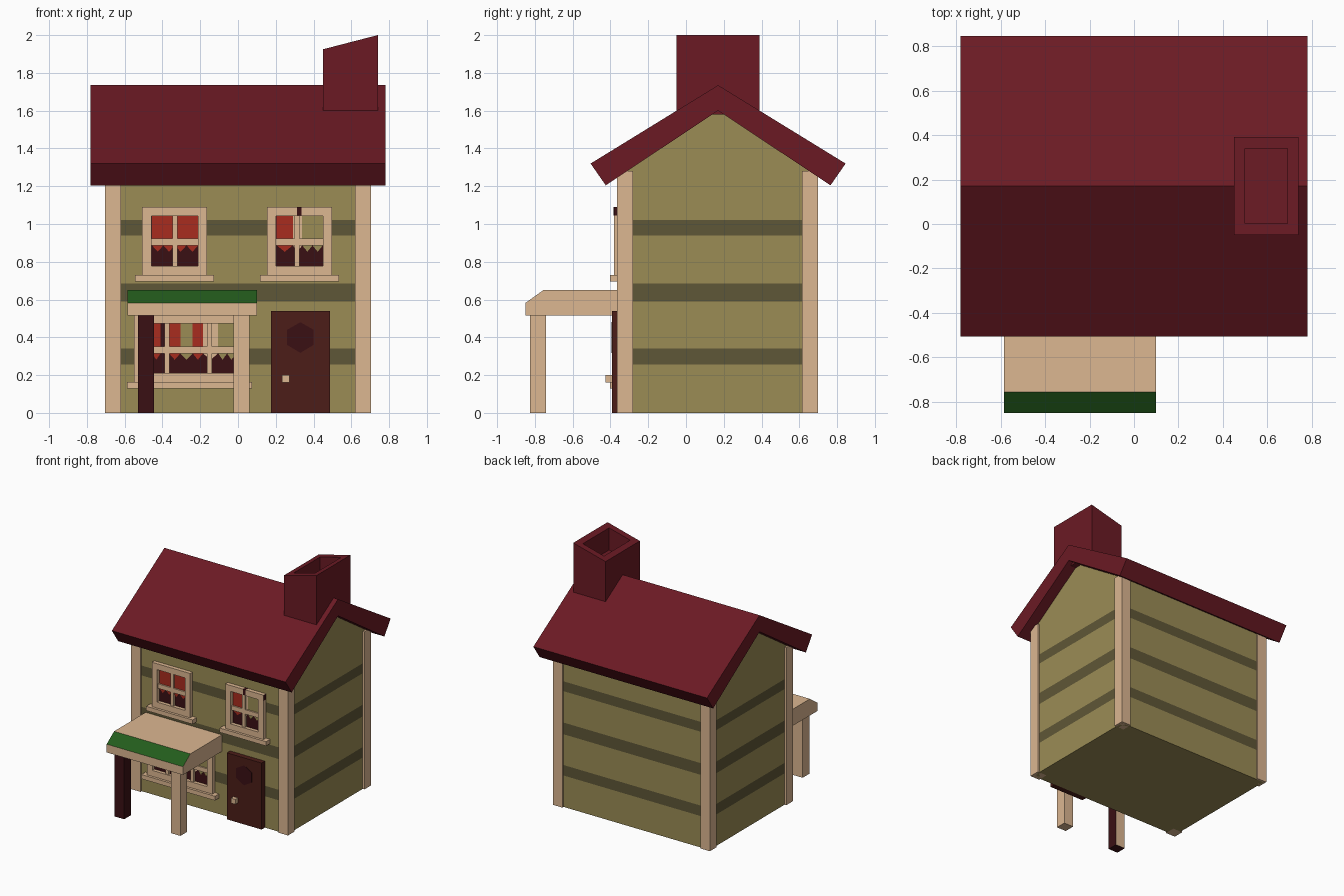
import bpy, bmesh
from mathutils import Vector

if "Cube" in bpy.data.objects:
    bpy.data.objects.remove(bpy.data.objects["Cube"])


def material(name, hexcode):
    rgb = [int(hexcode[i:i + 2], 16) / 255 for i in (0, 2, 4)]
    lin = [c / 12.92 if c < 0.04045 else ((c + 0.055) / 1.055) ** 2.4 for c in rgb]
    m = bpy.data.materials.new(name)
    m.diffuse_color = (*lin, 1)
    m.use_nodes = True
    m.node_tree.nodes["Principled BSDF"].inputs["Base Color"].default_value = m.diffuse_color
    return m


OLIVE = material("olive", "9b8c55")
STRIPE = material("stripe", "5f5737")
BEIGE = material("beige", "dcb791")
ROOF = material("roof_red", "6b1a24")
DARK = material("dark_brown", "3a1014")
DOOR = material("door_brown", "4c1d18")
RED = material("curtain_red", "a82c1e")
GREEN = material("green", "235c1c")


def finish(name, bm, *mats):
    bmesh.ops.recalc_face_normals(bm, faces=bm.faces)
    me = bpy.data.meshes.new(name)
    bm.to_mesh(me)
    bm.free()
    for m in mats:
        me.materials.append(m)
    ob = bpy.data.objects.new(name, me)
    bpy.context.collection.objects.link(ob)
    return ob


def prism_bm(profile, axis, a, b):
    """Profile is (y, z) for axis x, or (x, z) for axis y."""
    bm = bmesh.new()
    ends = []
    for t in (a, b):
        ends.append([bm.verts.new((t, u, v) if axis == "x" else (u, t, v)) for u, v in profile])
        bm.faces.new(ends[-1])
    n = len(profile)
    for i in range(n):
        j = (i + 1) % n
        bm.faces.new((ends[0][i], ends[0][j], ends[1][j], ends[1][i]))
    bmesh.ops.recalc_face_normals(bm, faces=bm.faces)
    return bm


def prism(name, profile, axis, a, b, mat):
    return finish(name, prism_bm(profile, axis, a, b), mat)


def box(name, x0, x1, y0, y1, z0, z1, mat):
    return prism(name, [(x0, z0), (x1, z0), (x1, z1), (x0, z1)], "y", y0, y1, mat)


def paint(ob, mat, *directions):
    """Recolour the faces that look in the given directions."""
    ob.data.materials.append(mat)
    for p in ob.data.polygons:
        if any(p.normal.dot(Vector(d).normalized()) > 0.95 for d in directions):
            p.material_index = len(ob.data.materials) - 1


# Walls with painted bands
bm = prism_bm([(-0.35, 0), (0.685, 0), (0.685, 1.27), (0.17, 1.62), (-0.35, 1.27)], "x", -0.69, 0.69)
bands = [(0.255, 0.34), (0.59, 0.685), (0.94, 1.02)]
for z in sum(bands, ()):
    bmesh.ops.bisect_plane(bm, geom=bm.verts[:] + bm.edges[:] + bm.faces[:],
                           plane_co=(0, 0, z), plane_no=(0, 0, 1))
for f in bm.faces:
    z = f.calc_center_bounds().z
    f.material_index = int(any(lo < z < hi for lo, hi in bands))
finish("walls", bm, OLIVE, STRIPE)

# Corner posts
for side, x in (("left", -0.705), ("right", 0.62)):
    for end, y in (("front", -0.365), ("back", 0.615)):
        box(f"corner_post_{end}_{side}", x, x + 0.085, y, y + 0.085, 0, 1.28, BEIGE)

# Roof
prism("roof", [(-0.505, 1.32), (-0.425, 1.205), (0.17, 1.6), (0.765, 1.205), (0.845, 1.32), (0.17, 1.735)],
      "x", -0.78, 0.78, ROOF)

# Chimney with slanted top and flue
bm = prism_bm([(0.45, 1.58), (0.74, 1.58), (0.74, 2.0), (0.45, 1.925)], "y", -0.05, 0.39)
top = max(bm.faces, key=lambda f: f.normal.z)
bmesh.ops.inset_region(bm, faces=[top], thickness=0.073)
flue = bmesh.ops.extrude_discrete_faces(bm, faces=[top])["faces"][0]
bmesh.ops.translate(bm, verts=flue.verts, vec=(0, 0, -0.18))
finish("chimney", bm, ROOF)

# Porch canopy and posts
canopy = prism("porch_canopy", [(-0.35, 0.515), (-0.85, 0.515), (-0.85, 0.582), (-0.755, 0.65), (-0.35, 0.65)],
               "x", -0.585, 0.10, BEIGE)
paint(canopy, GREEN, (0, -0.068, 0.095))
paint(canopy, DARK, (0, 0, -1))
box("porch_post_right", -0.025, 0.06, -0.825, -0.74, 0, 0.52, BEIGE)
post = box("porch_post_left", -0.53, -0.445, -0.825, -0.74, 0, 0.52, BEIGE)
paint(post, DARK, (0, -1, 0), (1, 0, 0), (0, 0, -1))


def window(name, x0, x1, z0, z1, bars, bar_z, curtains):
    """Frame outline x0..x1, z0..z1; curtains are (x start, x end, material)."""
    f, y = 0.048, -0.382
    for part, xa, xb in (("left", x0, x0 + f), ("right", x1 - f, x1)):
        box(f"{name}_frame_{part}", xa, xb, y, -0.345, z0, z1, BEIGE)
    for part, za, zb in (("bottom", z0, z0 + f), ("top", z1 - f, z1)):
        box(f"{name}_frame_{part}", x0 + f, x1 - f, y, -0.345, za, zb, BEIGE)
    box(f"{name}_sill", x0 - 0.037, x1 + 0.037, -0.402, -0.345, z0 - 0.035, z0, BEIGE)
    box(f"{name}_glass", x0 + f, x1 - f, -0.354, -0.345, z0 + f, z1 - f, DARK)
    for i, x in enumerate(bars):
        box(f"{name}_upright_bar_{i}", x - 0.013, x + 0.013, -0.374, -0.35, z0 + f, z1 - f, BEIGE)
    box(f"{name}_cross_bar", x0 + f, x1 - f, -0.372, -0.35, bar_z - 0.018, bar_z + 0.018, BEIGE)
    # scalloped curtain in coloured strips, then the pointed hem
    top, hem = z1 - f, bar_z - 0.018
    for i, (xa, xb, mat) in enumerate(curtains):
        n = max(1, round((xb - xa) / 0.06))
        w = (xb - xa) / n
        pts = [(xa, top), (xa, hem)]
        for k in range(n):
            pts += [(xa + (k + 0.5) * w, hem - 0.034), (xa + (k + 1) * w, hem)]
        prism(f"{name}_curtain_{i}", pts + [(xb, top)], "y", -0.36, -0.35, mat)


# Windows
window("upper_left_window", -0.507, -0.163, 0.73, 1.09, [-0.333], 0.905,
       [(-0.455, -0.335, RED), (-0.335, -0.21, RED)])
window("upper_right_window", 0.153, 0.497, 0.73, 1.09, [0.312], 0.905,
       [(0.205, 0.29, RED), (0.29, 0.34, BEIGE), (0.34, 0.449, OLIVE)])
window("lower_window", -0.55, 0.037, 0.164, 0.522, [-0.375, -0.15], 0.333,
       [(-0.5, -0.41, RED), (-0.365, -0.305, RED), (-0.305, -0.24, OLIVE), (-0.24, -0.185, RED),
        (-0.185, -0.105, BEIGE), (-0.105, -0.011, OLIVE)])

# Dark patches on the upper right frame
box("frame_patch_top", 0.312, 0.335, -0.383, -0.35, 1.045, 1.091, DARK)
box("frame_patch_side", 0.47, 0.498, -0.3815, -0.35, 1.045, 1.0895, DARK)

# Door, pane and knob
box("door", 0.175, 0.487, -0.392, -0.345, 0, 0.54, DOOR)
prism("door_pane", [(0.33, 0.48), (0.4, 0.44), (0.4, 0.36), (0.33, 0.318), (0.26, 0.36), (0.26, 0.44)],
      "y", -0.395, -0.38, DARK)
box("door_knob", 0.233, 0.273, -0.425, -0.39, 0.16, 0.2, BEIGE)
